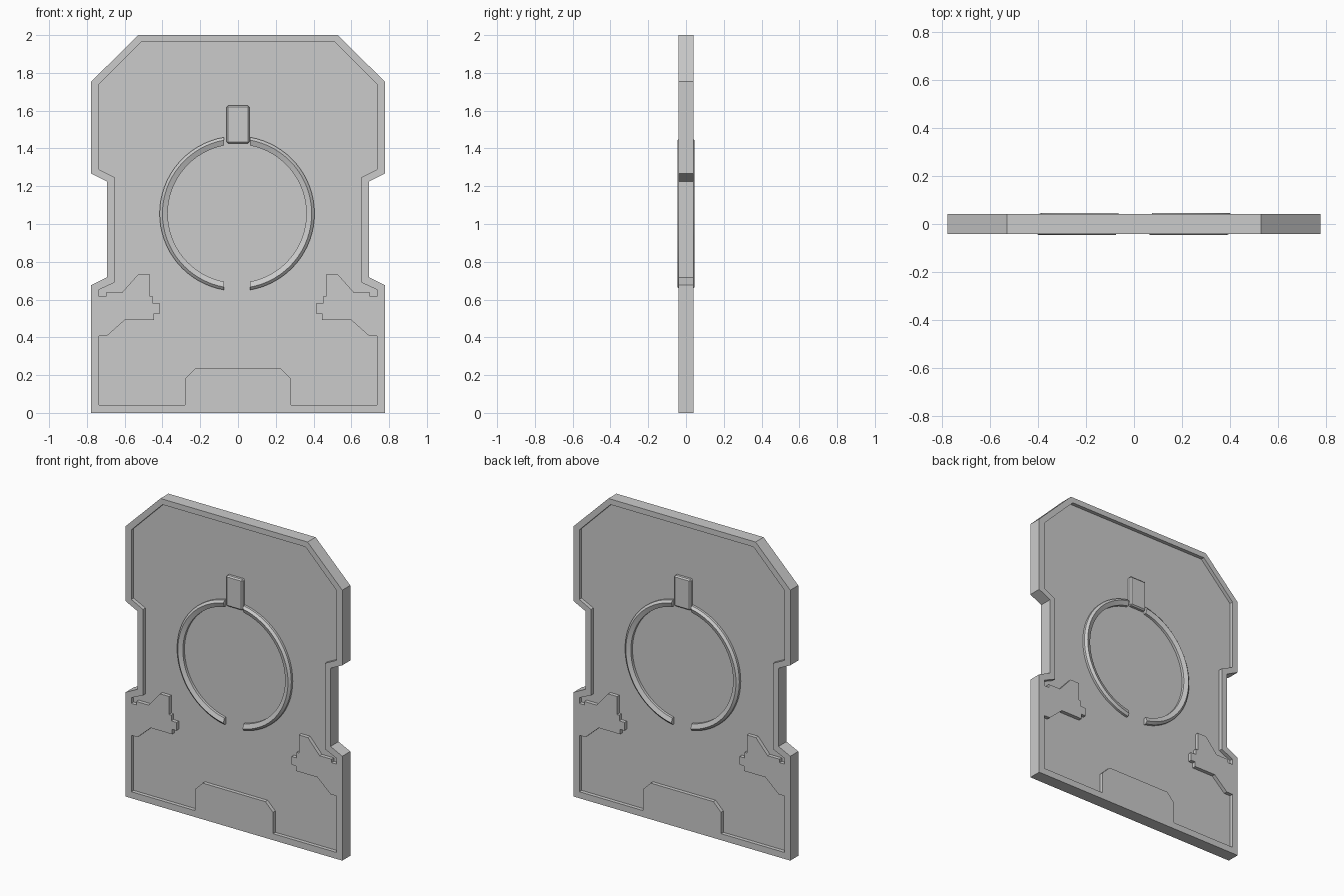
import bpy, bmesh
from math import asin, pi, sin, cos

if "Cube" in bpy.data.objects:
    bpy.data.objects.remove(bpy.data.objects["Cube"])

HALF = 0.041    # half thickness of the plate
FLOOR = 0.017   # distance of each recessed floor from the middle


def make_object(name, bm):
    bmesh.ops.recalc_face_normals(bm, faces=bm.faces)
    mesh = bpy.data.meshes.new(name)
    bm.to_mesh(mesh)
    bm.free()
    obj = bpy.data.objects.new(name, mesh)
    bpy.context.collection.objects.link(obj)
    return obj


def mirrored(half):
    return half + [(-x, z) for x, z in reversed(half)]


def prism(name, pts, y0, y1, bevel=0):
    bm = bmesh.new()
    rings = [[bm.verts.new((x, y, z)) for x, z in pts] for y in (y0, y1)]
    for ring in rings:
        bm.faces.new(ring)
    n = len(pts)
    for i in range(n):
        j = (i + 1) % n
        bm.faces.new((rings[0][i], rings[0][j], rings[1][j], rings[1][i]))
    if bevel:
        bmesh.ops.bevel(bm, geom=bm.edges[:], offset=bevel, segments=1,
                        affect='EDGES')
    return make_object(name, bm)


def half_ring(name, side, steps=32):
    # Ridge section (radius, y), swept from the top gap to the bottom gap
    section = [(0.41, -FLOOR + 0.003), (0.41, -0.032), (0.395, -0.045),
               (0.367, -0.034), (0.367, -FLOOR + 0.003)]
    bm = bmesh.new()
    rows = []
    for i in range(steps + 1):
        row = []
        for r, y in section:
            gap = asin(0.069 / r)   # ends are cut vertically
            a = gap + (pi - 2 * gap) * i / steps
            row.append(bm.verts.new((side * r * sin(a) - 0.005, y,
                                     1.055 + r * cos(a))))
        rows.append(row)
    n = len(section)
    for a, b in zip(rows, rows[1:]):
        for i in range(n):
            j = (i + 1) % n
            bm.faces.new((a[i], a[j], b[j], b[i]))
    bm.faces.new(rows[0])
    bm.faces.new(rows[-1])
    return make_object(name, bm)


# Plate outline, right half from bottom to top
outline = mirrored([(0.777, 0), (0.777, 0.677), (0.693, 0.718),
                    (0.693, 1.225), (0.777, 1.267), (0.777, 1.754),
                    (0.528, 2.0)])
plate = prism("plate", outline, -HALF, HALF)

# Recess outline, stepping around the base block and the side latches
recess = mirrored([
    (0.225, 0.235), (0.28, 0.18), (0.28, 0.042), (0.737, 0.042),
    (0.737, 0.408), (0.693, 0.408), (0.598, 0.493), (0.445, 0.493),
    (0.445, 0.525), (0.413, 0.525), (0.413, 0.578), (0.45, 0.578),
    (0.45, 0.615), (0.466, 0.615), (0.466, 0.732), (0.53, 0.732),
    (0.614, 0.637), (0.70, 0.637), (0.70, 0.615), (0.737, 0.615),
    (0.737, 0.652), (0.653, 0.69), (0.653, 1.247), (0.737, 1.289),
    (0.737, 1.74), (0.513, 1.964)])
for side, label in ((-1, "front"), (1, "back")):
    cutter = prism(label + "_recess_cutter", recess, side * FLOOR, side * 0.1)
    cutter.hide_render = True
    cutter.hide_set(True)
    cut = plate.modifiers.new(label + "_recess", 'BOOLEAN')
    cut.operation = 'DIFFERENCE'
    cut.solver = 'EXACT'
    cut.object = cutter

# Raised split ring and top tab on both faces
tab_outline = mirrored([(0.06, 1.427), (0.06, 1.627)])
for turn, label in ((0, "front"), (pi, "back")):
    parts = [half_ring(label + "_ring_right", 1),
             half_ring(label + "_ring_left", -1),
             prism(label + "_tab", tab_outline, -0.041, 0, 0.008)]
    for part in parts:
        part.rotation_euler.z = turn
        bpy.ops.object.select_all(action='DESELECT')
        part.select_set(True)
        bpy.context.view_layer.objects.active = part
        bpy.ops.object.shade_smooth_by_angle(angle=0.4)
